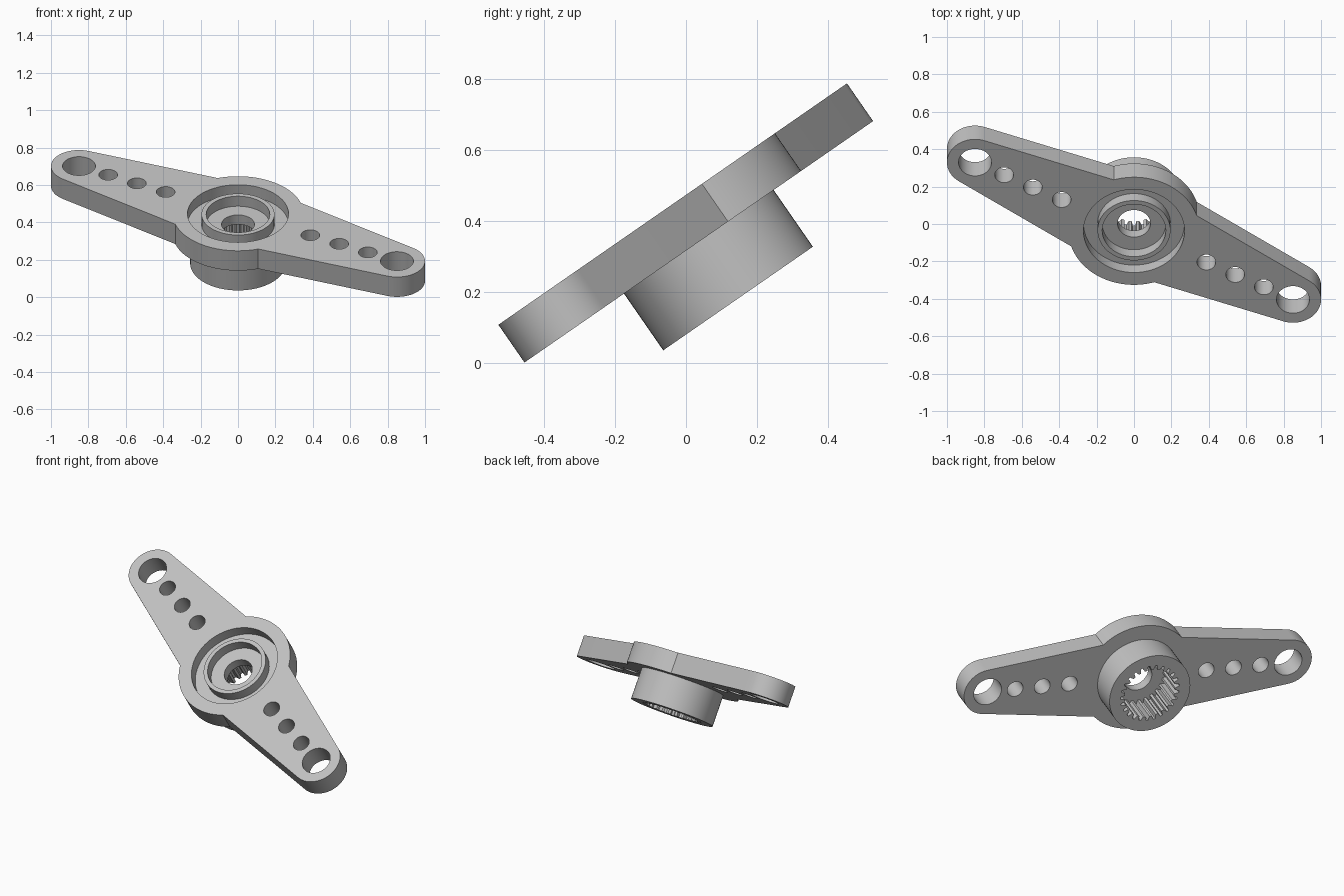
import bpy, bmesh
from math import sin, cos, pi, radians, asin, acos

if "Cube" in bpy.data.objects:
    bpy.data.objects.remove(bpy.data.objects["Cube"])

TILT = radians(34.7)        # lean of the whole part about x
ARM_ANGLE = radians(-27.7)  # direction of the arms in the plate
CENTRE = (0, -0.0375, 0.4475)
ARM, TIP_R, DISC_R, ROOT_R = 0.96, 0.15, 0.35, 0.275
PLATE, BOTTOM, FLOOR = 0.129, 0.323, 0.07

grey = bpy.data.materials.new("light grey plastic")
grey.use_nodes = True
grey.diffuse_color = (0.53, 0.53, 0.53, 1)
grey.node_tree.nodes["Principled BSDF"].inputs["Base Color"].default_value = grey.diffuse_color


def arc(r, start, end, steps, cx=0.0):
    return [(cx + r * cos(start + (end - start) * i / steps),
             r * sin(start + (end - start) * i / steps)) for i in range(steps + 1)]


def circle(r, n=64, centre=(0, 0)):
    return [(x + centre[0], y + centre[1]) for x, y in arc(r, 0, 2 * pi, n)[:-1]]


def prism(name, outline, low, high):
    """Extrude a closed outline between two heights."""
    bm = bmesh.new()
    face = bm.faces.new([bm.verts.new((x, y, low)) for x, y in outline])
    top = bmesh.ops.extrude_face_region(bm, geom=[face])["geom"]
    bmesh.ops.translate(bm, vec=(0, 0, high - low),
                        verts=[v for v in top if isinstance(v, bmesh.types.BMVert)])
    bmesh.ops.recalc_face_normals(bm, faces=bm.faces)
    mesh = bpy.data.meshes.new(name)
    bm.to_mesh(mesh)
    bm.free()
    mesh.materials.append(grey)
    ob = bpy.data.objects.new(name, mesh)
    bpy.context.collection.objects.link(ob)
    return ob


def activate(ob):
    bpy.ops.object.select_all(action="DESELECT")
    ob.select_set(True)
    bpy.context.view_layer.objects.active = ob


def combine(ob, tool, operation="DIFFERENCE"):
    """Apply a boolean and discard the tool."""
    mod = ob.modifiers.new("boolean", "BOOLEAN")
    mod.operation, mod.solver, mod.object = operation, "EXACT", tool
    activate(ob)
    bpy.ops.object.modifier_apply(modifier=mod.name)
    bpy.data.objects.remove(tool)


# Plate outline: rounded tip, central disc arc, then the same turned half round
taper = asin((ROOT_R - TIP_R) / ARM)
side = pi / 2 - taper
corner = side - acos(ROOT_R / DISC_R)
half = arc(TIP_R, -side, side, 32, ARM) + arc(DISC_R, corner, pi - corner, 32)
outline = half + [(-x, -y) for x, y in half]
ca, sa = cos(ARM_ANGLE), sin(ARM_ANGLE)
outline = [(x * ca - y * sa, x * sa + y * ca) for x, y in outline]
body = prism("horn_body", outline, -PLATE, 0)

# Hub under the plate
combine(body, prism("hub", circle(0.256), -BOTTOM, -PLATE + 0.02), "UNION")

# Round recess, screw hole and toothed socket
combine(body, prism("recess_cutter", circle(0.27), -FLOOR, 0.1))
teeth = 25
spline = []
for i in range(teeth):
    for r, f in ((0.16, -0.18), (0.16, 0.18), (0.187, 0.36), (0.187, 0.64)):
        a = 2 * pi * (i + f) / teeth + pi / 2
        spline.append((r * cos(a), r * sin(a)))
combine(body, prism("socket_cutter", spline, -BOTTOM - 0.1, -0.131))
combine(body, prism("screw_hole_cutter", circle(0.088, 48), -0.2, 0.1))

# Row of holes along each arm
for sign in (-1, 1):
    for d, r in ((0.437, 0.05), (0.611, 0.05), (0.784, 0.05), (ARM, 0.088)):
        spot = (sign * d * ca, sign * d * sa)
        combine(body, prism("hole_cutter", circle(r, 40, spot), -0.3, 0.1))

# Raised ring standing in the recess
ring = prism("recess_ring", circle(0.195), -FLOOR - 0.005, -0.005)
combine(ring, prism("ring_cutter", circle(0.17), -0.2, 0.1))

# Tilt into place
for ob in (body, ring):
    ob.rotation_euler = (TILT, 0, 0)
    ob.location = CENTRE
    activate(ob)
    bpy.ops.object.shade_smooth_by_angle(angle=radians(25))
